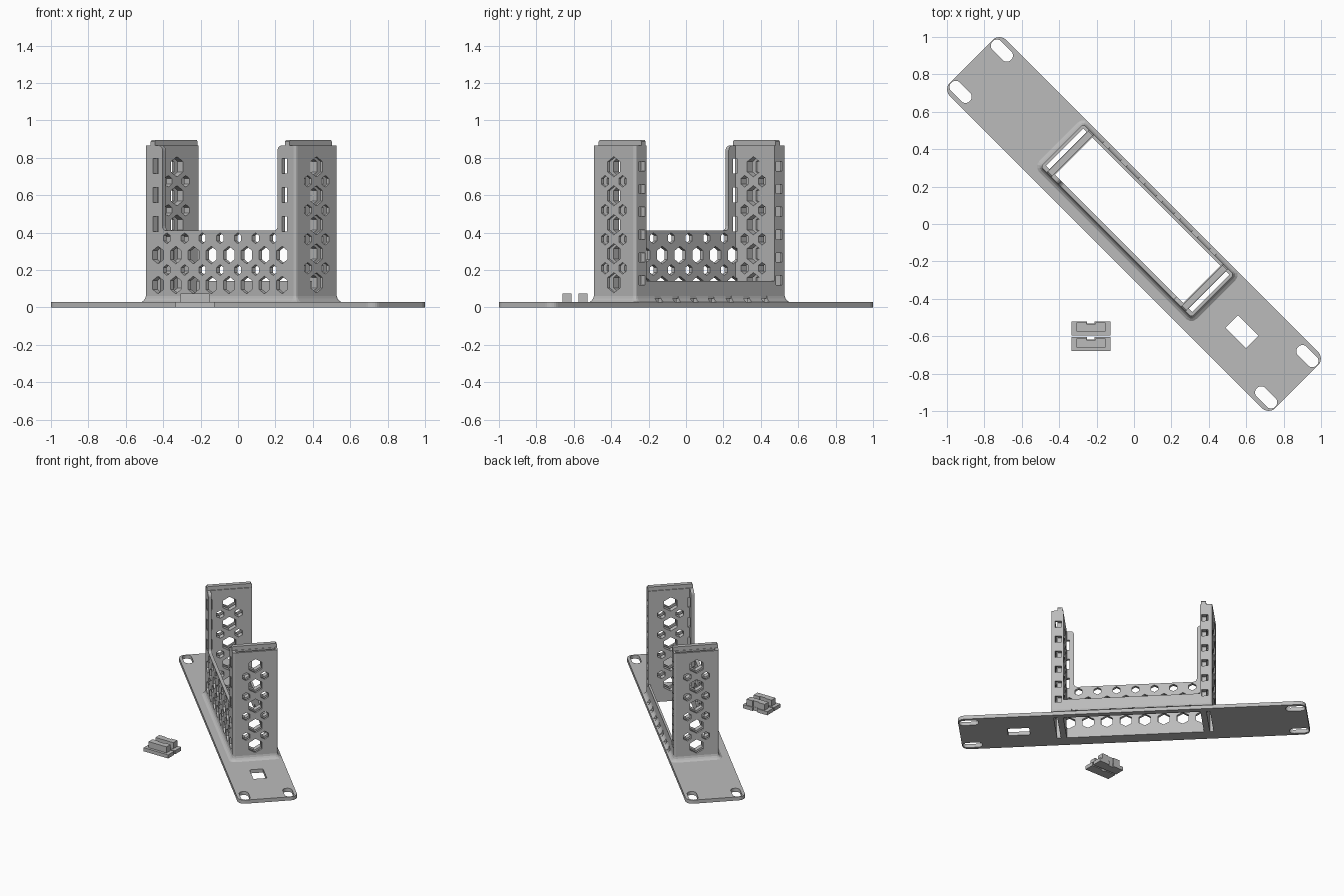
import bpy, bmesh, math
from mathutils import Matrix, Vector

if "Cube" in bpy.data.objects:
    bpy.data.objects.remove(bpy.data.objects["Cube"])

grey = bpy.data.materials.new("grey_plastic")
grey.diffuse_color = (0.50, 0.50, 0.50, 1)
grey.use_nodes = True
grey.node_tree.nodes["Principled BSDF"].inputs["Base Color"].default_value = grey.diffuse_color
TURN = Matrix.Rotation(-math.pi / 4, 4, 'Z')  # panel runs diagonally


def prism(bm, pts, depth):
    """Closed prism: outline points, extruded by a vector."""
    f = bm.faces.new([bm.verts.new(p) for p in pts])
    r = bmesh.ops.extrude_face_region(bm, geom=[f])
    verts = [v for v in r['geom'] if isinstance(v, bmesh.types.BMVert)]
    bmesh.ops.translate(bm, vec=Vector(depth), verts=verts)


def box(bm, x0, x1, y0, y1, z0, z1):
    prism(bm, [(x0, y0, z0), (x1, y0, z0), (x1, y1, z0), (x0, y1, z0)], (0, 0, z1 - z0))


def round_rect(x0, x1, y0, y1, r, n=6):
    out = []
    for i, (cx, cy) in enumerate([(x1 - r, y1 - r), (x0 + r, y1 - r), (x0 + r, y0 + r), (x1 - r, y0 + r)]):
        for k in range(n + 1):
            a = math.pi / 2 * (i + k / n)
            out.append((cx + r * math.cos(a), cy + r * math.sin(a)))
    return out


def hexagon(r):
    return [(r * math.sin(math.pi / 3 * k), r * math.cos(math.pi / 3 * k)) for k in range(6)]


def finish(bm, name, turn=True, cutter=False):
    bmesh.ops.recalc_face_normals(bm, faces=bm.faces)
    me = bpy.data.meshes.new(name)
    bm.to_mesh(me)
    bm.free()
    ob = bpy.data.objects.new(name, me)
    bpy.context.collection.objects.link(ob)
    if turn:
        ob.matrix_world = TURN
    ob.hide_render = cutter
    ob.hide_viewport = cutter
    if not cutter:
        me.materials.append(grey)
    return ob


def cut(ob, cutter):
    m = ob.modifiers.new("cut", 'BOOLEAN')
    m.operation = 'DIFFERENCE'
    m.solver = 'EXACT'
    m.object = cutter


# main dimensions: u along the panel, v across it
T, TOP = 0.028, 0.865
U, V0, V1 = 0.57, -0.136, 0.186
IN, F_IN, B_IN = 0.485, -0.112, 0.170

# rack panel with rounded corners
bm = bmesh.new()
prism(bm, [(x, y, 0) for x, y in round_rect(-1.23, 1.23, -0.2125, 0.2125, 0.05)], (0, 0, T))
panel = finish(bm, "rack_panel")

# panel openings: cage seat, socket window, four mounting slots
bm = bmesh.new()
box(bm, -U + 0.005, U - 0.005, V0 + 0.005, V1 - 0.005, -0.1, 0.1)
box(bm, 0.738, 0.893, -0.047, 0.049, -0.1, 0.1)
for su in (-1, 1):
    for sv in (-1, 1):
        u, v = su * 1.155, sv * 0.156
        prism(bm, [(x, y, -0.1) for x, y in
                   round_rect(u - 0.07, u + 0.07, v - 0.033, v + 0.033, 0.0329)], (0, 0, 0.2))
cut(panel, finish(bm, "panel_cutter", cutter=True))

# device cage block
bm = bmesh.new()
prism(bm, [(x, y, 0) for x, y in round_rect(-U, U, V0, V1, 0.015, 3)], (0, 0, TOP))
cage = finish(bm, "device_cage")

# cavity and the narrow gaps inside both end walls
bm = bmesh.new()
box(bm, -IN, IN, F_IN, B_IN, -0.1, 1)
for s in (-1, 1):
    a, b = sorted((s * 0.527, s * 0.553))
    box(bm, a, b, F_IN, B_IN, -0.1, 1)
cut(cage, finish(bm, "cavity_cutter", cutter=True))

# low front wall and lower back wall
bm = bmesh.new()
w, z0, r = 0.435, 0.41, 0.025
notch = [(-w - r, 1.0), (-w - r, TOP)]
notch += [(-w - r + r * math.sin(a), TOP - r + r * math.cos(a)) for a in (0.4, 0.8, 1.2, 1.57)]
notch += [(-w + r - r * math.cos(a), z0 + r - r * math.sin(a)) for a in (0, 0.4, 0.8, 1.2, 1.57)]
notch += [(-x, z) for x, z in reversed(notch)]
prism(bm, [(x, -0.3, z) for x, z in notch], (0, 0.3, 0))
box(bm, -IN + 0.001, IN - 0.001, 0.05, 0.4, 0.14, 1)
cut(cage, finish(bm, "notch_cutter", cutter=True))

# ventilation: hexagons through the end walls and the front wall
bm = bmesh.new()
for k in range(5):
    z = 0.752 - 0.155 * k
    prism(bm, [(-0.8, 0.024 + a, z + b) for a, b in hexagon(0.054)], (1.6, 0, 0))
    if k < 4:
        for s in (-1, 1):
            prism(bm, [(-0.8, 0.024 + s * 0.066 + a, z - 0.0775 + b) for a, b in hexagon(0.031)], (1.6, 0, 0))
for row, (z, n, r) in enumerate([(0.37, 7, 0.029), (0.28, 8, 0.047), (0.20, 7, 0.029), (0.12, 8, 0.047)]):
    for i in range(n):
        u = (i - (n - 1) / 2) * 0.134
        prism(bm, [(u + a, -0.3, z + b) for a, b in hexagon(r)], (0, 0.2, 0))
# small slots in the narrow sides and low in the back wall
for s in (-1, 1):
    for k in range(3):
        u, z = s * 0.487, 0.755 - 0.155 * k
        box(bm, u - 0.02, u + 0.02, -0.3, -0.10, z - 0.04, z + 0.04)
    for k in range(6):
        u, z = s * 0.518, 0.755 - 0.122 * k
        box(bm, u - 0.023, u + 0.023, 0.155, 0.4, z - 0.025, z + 0.025)
for i in range(7):
    u = (i - 3) * 0.134
    box(bm, u - 0.022, u + 0.022, 0.1, 0.4, 0.03, 0.048)
cut(cage, finish(bm, "vent_cutter", cutter=True))

# sloped skirt where the cage meets the panel
bm = bmesh.new()
rings = []
for grow, z in ((0.026, T), (0.012, T + 0.009), (0.004, T + 0.02), (0.0, T + 0.034), (-0.004, T + 0.034), (-0.004, T)):
    pts = round_rect(-U - grow, U + grow, V0 - grow, V1 + grow, 0.015 + grow, 3)
    rings.append([bm.verts.new((x, y, z)) for x, y in pts])
n = len(rings[0])
for a, b in zip(rings, rings[1:] + rings[:1]):
    for i in range(n):
        bm.faces.new((a[i], a[(i + 1) % n], b[(i + 1) % n], b[i]))
skirt = finish(bm, "cage_skirt")
bm = bmesh.new()
for i in range(7):  # keep the back slots open
    u = (i - 3) * 0.134
    box(bm, u - 0.022, u + 0.022, 0.1, 0.4, 0.0295, 0.1)
cut(skirt, finish(bm, "skirt_cutter", cutter=True))

# raised lips on top of the inner end walls
for s, side in ((-1, "left"), (1, "right")):
    bm = bmesh.new()
    a, b = sorted((s * 0.491, s * 0.524))
    prof = [(V0, TOP), (V1, TOP), (V1, TOP + 0.022), (V1 - 0.008, TOP + 0.03),
            (V0 + 0.008, TOP + 0.03), (V0, TOP + 0.022)]
    prism(bm, [(a, y, z) for y, z in prof], (b - a, 0, 0))
    finish(bm, side + "_end_lip")

# two loose retaining clips: notched base plus upright
for name, y in (("rear_clip", -0.52), ("front_clip", -0.605)):
    bm = bmesh.new()
    base = [(-0.335, y - 0.075), (-0.125, y - 0.075), (-0.125, y), (-0.21, y),
            (-0.21, y - 0.012), (-0.25, y - 0.012), (-0.25, y), (-0.335, y)]
    prism(bm, [(a, b, 0) for a, b in base], (0, 0, 0.028))
    up = [(-0.307, y - 0.055), (-0.153, y - 0.055), (-0.153, y - 0.007), (-0.205, y - 0.007),
          (-0.205, y - 0.014), (-0.255, y - 0.014), (-0.255, y - 0.007), (-0.307, y - 0.007)]
    prism(bm, [(a, b, 0.028) for a, b in up], (0, 0, 0.047))
    finish(bm, name, turn=False)
